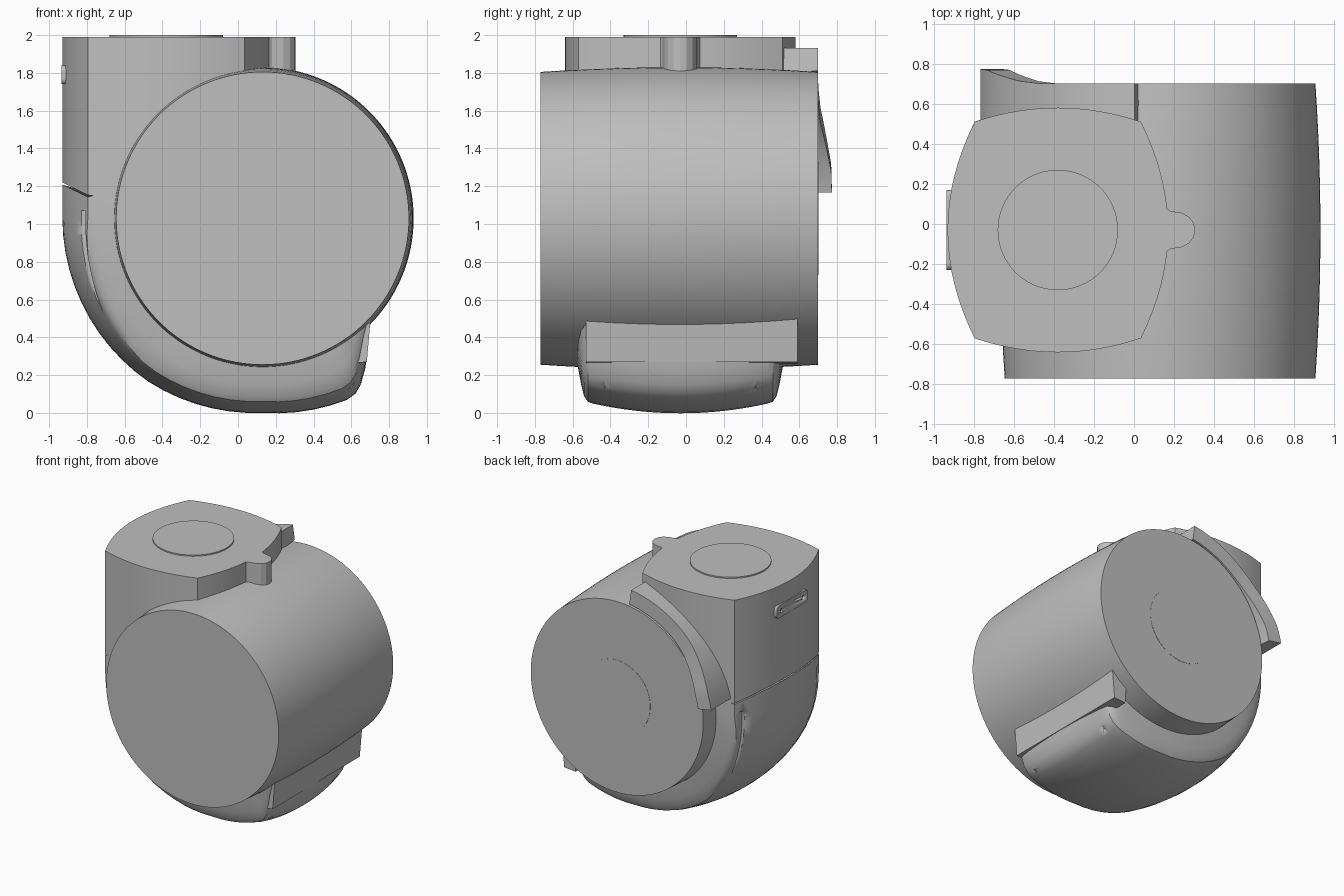
import bpy, bmesh, math
from mathutils import Vector, Matrix

if "Cube" in bpy.data.objects:
    bpy.data.objects.remove(bpy.data.objects["Cube"])

grey = bpy.data.materials.new("plain grey")
grey.use_nodes = True
grey.diffuse_color = (0.52, 0.52, 0.52, 1)
grey.node_tree.nodes["Principled BSDF"].inputs["Base Color"].default_value = (0.52, 0.52, 0.52, 1)

CX, CY, CZ = 0.13, -0.03, 1.03    # drum axis and middle plane
R_IN = 0.72                       # housing reaches inside the drum to here


def finish(name, bm, angle=30):
    bmesh.ops.recalc_face_normals(bm, faces=bm.faces)
    mesh = bpy.data.meshes.new(name)
    bm.to_mesh(mesh)
    bm.free()
    mesh.materials.append(grey)
    ob = bpy.data.objects.new(name, mesh)
    bpy.context.collection.objects.link(ob)
    mesh.shade_smooth()
    mesh.set_sharp_from_angle(angle=math.radians(angle))
    return ob


def loft(name, rings, angle=30):
    bm = bmesh.new()
    vs = [[bm.verts.new(p) for p in ring] for ring in rings]
    n = len(vs[0])
    for a, b in zip(vs, vs[1:]):
        for i in range(n):
            j = (i + 1) % n
            bm.faces.new((a[i], a[j], b[j], b[i]))
    bm.faces.new(vs[0])
    bm.faces.new(vs[-1])
    return finish(name, bm, angle)


def cylinder(name, centre, axis, radius, depth, sides=32):
    bm = bmesh.new()
    rot = Vector((0, 0, 1)).rotation_difference(Vector(axis)).to_matrix().to_4x4()
    bmesh.ops.create_cone(bm, cap_ends=True, segments=sides, radius1=radius, radius2=radius,
                          depth=depth, matrix=Matrix.Translation(centre) @ rot)
    return finish(name, bm)


def cut(ob, cutter):
    mod = ob.modifiers.new("cut", "BOOLEAN")
    mod.operation, mod.solver, mod.object = "DIFFERENCE", "EXACT", cutter
    cutter.hide_render = True
    cutter.hide_viewport = True
    cutter.display_type = "WIRE"


def polar(r, deg, y):
    a = math.radians(deg)
    return (CX + r * math.cos(a), y, CZ + r * math.sin(a))


def interp(table, x):
    for (a, u), (b, v) in zip(table, table[1:]):
        if x <= b:
            return u + (v - u) * max(0, (x - a) / (b - a))
    return table[-1][1]


# Barrel drum, slightly fuller in the middle
rings = []
for i in range(13):
    t = i / 6 - 1
    rings.append([polar(0.8 - 0.025 * t * t, 360 * k / 128, -0.035 + 0.735 * t) for k in range(128)])
loft("drum", rings)
cylinder("drum_back_disc", (CX, 0.699, CZ), (0, 1, 0), 0.3, 0.006, 64)

# Upper housing: bowed square plan with a small tab on the left side
HX, HY, BX, BY, PX = 0.415, 0.54, 0.135, 0.07, -0.38
steps = [i / 8 - 1 for i in range(17)]
plan = [(-HX + 2 * HX * (t + 1) / 2, -HY - BY * (1 - t * t)) for t in steps]
tab = [(0.545, -0.105), (0.56, -0.095), (0.62, -0.085), (0.655, -0.065), (0.678, -0.035), (0.685, 0)]
side = [(HX + BX * (1 - t * t), HY * t) for t in steps if -1 < t < -0.2]
half = side + tab
plan += half + [(x, -y) for x, y in reversed(half[:-1])]
plan += [(-x, -y) for x, y in plan[:17]]
plan += [(-HX - BX * (1 - t * t), -HY * t) for t in steps[1:-1]]
plan = [(PX + x, CY + y) for x, y in plan]


def seam(x, gap=0.0):
    return 1.22 - gap - 0.5 * (x + 0.93) if x < -0.79 else 1.15


loft("upper_housing", [[(x, y, seam(x)) for x, y in plan], [(x, y, 1.99) for x, y in plan]], 20)
cylinder("top_disc", (PX, CY, 1.985), (0, 0, 1), 0.3, 0.03, 64)

# Lower housing: strap section swept around the drum, ending in a nose
outer = [i / 8 for i in range(9)]
sec_a = [(1.06 - BX * t * t, HY * t) for t in outer]
sec_a += [(r, HY + BY * (1 - ((r - 0.51) / HX) ** 2)) for r in (0.9, 0.87, 0.84, 0.78, R_IN)]
sec_b = [(1.03 - 0.05 * t * t, 0.46 * t) for t in outer]
sec_b += [(0.97, 0.49), (0.94, 0.51), (0.88, 0.525), (0.8, 0.54), (R_IN, 0.55)]
reach = [(180, 1.06), (235, 1.055), (270, 1.03), (295, 1.06), (298, 1.05),
         (300.6, 1.022), (304.6, 0.96), (316, 0.79)]


def section(deg):
    w = min(1, max(0, (deg - 180) / 50))
    big = interp(reach, deg) - R_IN
    pts = []
    for (ra, ya), (rb, yb) in zip(sec_a, sec_b):
        ua, ub = (ra - R_IN) / (1.06 - R_IN), (rb - R_IN) / (1.03 - R_IN)
        pts.append((R_IN + big * (ua + (ub - ua) * w), ya + (yb - ya) * w))
    return [(r, CY - y) for r, y in reversed(pts)] + [(r, CY + y) for r, y in pts[1:]]


rings = [[(CX - r, y, seam(CX - r, 0.01)) for r, y in section(180)]]
for deg in list(range(180, 296, 5)) + [298, 300.6, 304.6, 316]:
    rings.append([polar(r, deg, y) for r, y in section(deg)])
lower = loft("lower_housing", rings, 32)

# Long slots on both flanks and round recesses in the nose
for label, s in (("front", -1), ("back", 1)):
    y0, y1 = CY + s * 0.465, CY + s * 0.75
    rings = []
    for i in range(13):
        d, lift = 177.5 + 3 * i, 0.05 * (i / 12) ** 2
        rings.append([polar(r + lift, d, y) for r, y in
                      ((0.938, y0), (0.975, y0), (0.975, y1), (0.938, y1))])
    cut(lower, loft(label + "_slot_cutter", rings))
    hole = cylinder(label + "_recess_cutter", (0.66, CY + s * 0.435, 0.09), (0.7, 0, -0.7), 0.038, 0.16)
    cut(lower, hole)

# Flat plate on the nose, hooked out past the back
bar = [(0.57, 0.4), (0.58, 0.26), (0.682, 0.27), (0.702, 0.5), (0.68, 0.49)]
loft("nose_plate", [[(x, y, z) for x, z in bar] for y in (-0.53, 0.59)])

# Brake lever: arc band on the back rim that flares at its lower end
flare = [(130, 0.7), (140, 0.712), (162, 0.77), (170, 0.772)]
rings = []
for i in range(25):
    d = 98 + 3 * i
    y = interp(flare, d)
    rings.append([polar(r, d, v) for r, v in ((0.77, 0.5), (0.91, 0.5), (0.91, y), (0.79, y))])
loft("brake_lever", rings)

# Rounded badge plate with two rivet holes on the right side
outline = []
for cy, cz, start in ((0.14, 1.81, 0), (-0.2, 1.81, 90), (-0.2, 1.77, 180), (0.14, 1.77, 270)):
    for k in range(7):
        a = math.radians(start + 15 * k)
        outline.append((cy + 0.03 * math.cos(a), cz + 0.03 * math.sin(a)))
badge = loft("side_plate", [[(x, y, z) for y, z in outline] for x in (-0.935, -0.89)])
for y in (-0.17, 0.11):
    cut(badge, cylinder("rivet_hole_cutter", (-0.935, y, 1.79), (1, 0, 0), 0.015, 0.03, 16))
